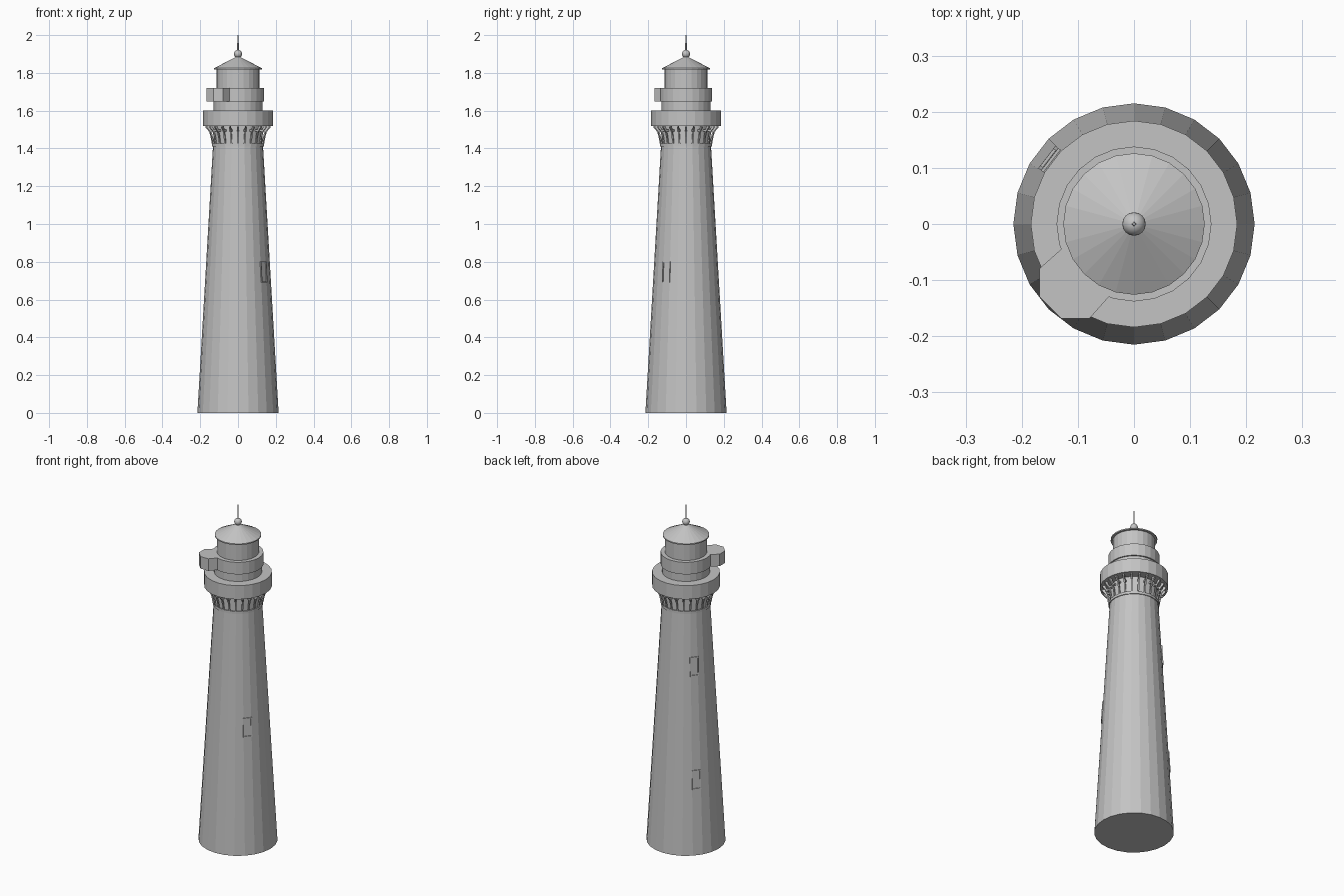
import bpy, bmesh, math
from mathutils import Matrix, Vector

SIDES = 24
cube = bpy.data.objects.get("Cube")
if cube:
    bpy.data.objects.remove(cube, do_unlink=True)

stone = bpy.data.materials.new("stone grey")
stone.use_nodes = True
GREY = (0.55, 0.55, 0.55, 1)
stone.diffuse_color = GREY
stone.node_tree.nodes["Principled BSDF"].inputs["Base Color"].default_value = GREY


def finish(name, bm):
    """Turn a bmesh into a named object."""
    bmesh.ops.recalc_face_normals(bm, faces=bm.faces)
    mesh = bpy.data.meshes.new(name)
    bm.to_mesh(mesh)
    bm.free()
    mesh.materials.append(stone)
    obj = bpy.data.objects.new(name, mesh)
    bpy.context.collection.objects.link(obj)
    return obj


def drum(name, r1, r2, z1, z2, sides=SIDES):
    """Straight or tapered upright cylinder with a vertex on +x."""
    bm = bmesh.new()
    rings = []
    for r, z in ((r1, z1), (r2, z2)):
        rings.append([bm.verts.new((r * math.cos(a), r * math.sin(a), z))
                      for a in (math.tau * i / sides for i in range(sides))])
    for i in range(sides):
        j = (i + 1) % sides
        bm.faces.new((rings[0][i], rings[0][j], rings[1][j], rings[1][i]))
    for ring in rings:
        bm.faces.new(ring)
    return finish(name, bm)


def prism(bm, points, depth):
    """Extrude a closed outline along a direction."""
    face = bm.faces.new([bm.verts.new(p) for p in points])
    new = bmesh.ops.extrude_face_region(bm, geom=[face])["geom"]
    verts = [g for g in new if isinstance(g, bmesh.types.BMVert)]
    bmesh.ops.translate(bm, verts=verts, vec=depth)
    bm.faces.ensure_lookup_table()
    if not face.is_valid or len(face.link_loops if hasattr(face, "link_loops") else face.loops) == 0:
        return
    return verts


# Tower shaft and the collar under the gallery
BASE_R, NECK_R, NECK_Z = 0.215, 0.132, 1.42
drum("tower_shaft", BASE_R, NECK_R, 0, NECK_Z)
drum("neck_collar", 0.137, 0.137, 1.41, 1.425)
drum("neck_core", 0.13, 0.13, NECK_Z, 1.53)

# Curved gallery brackets: a slim arm with an open loop at its head
bm = bmesh.new()
arm = [(0.132, 1.425), (0.139, 1.425), (0.145, 1.46), (0.154, 1.49), (0.172, 1.51),
       (0.172, 1.525), (0.16, 1.525), (0.149, 1.497), (0.139, 1.465)]
stay = [(0.128, 1.49), (0.152, 1.49), (0.152, 1.5), (0.128, 1.5)]
for i in range(SIDES):
    start = len(bm.verts)
    for outline in (arm, stay):
        prism(bm, [(r, -0.004, z) for r, z in outline], Vector((0, 0.008, 0)))
    bm.verts.ensure_lookup_table()
    bmesh.ops.rotate(bm, verts=bm.verts[start:], cent=(0, 0, 0),
                     matrix=Matrix.Rotation(math.tau * i / SIDES, 3, 'Z'))
finish("gallery_brackets", bm)

# Gallery, watch room, lantern and roof
drum("gallery", 0.184, 0.184, 1.52, 1.602)
drum("watch_room", 0.13, 0.13, 1.6, 1.65)
drum("upper_balcony", 0.138, 0.138, 1.648, 1.72)
drum("lantern", 0.114, 0.114, 1.72, 1.825)
drum("roof_rim", 0.126, 0.126, 1.818, 1.825)
drum("roof", 0.126, 0.006, 1.825, 1.887)

# Bay on the front right corner of the upper balcony
bm = bmesh.new()
half = [(-0.09, -0.01), (-0.13, -0.045), (-0.168, -0.079), (-0.168, -0.13)]
bay = half + [(y, x) for x, y in reversed(half)]
prism(bm, [(x, y, 1.648) for x, y in bay], Vector((0, 0, 0.072)))
finish("balcony_bay", bm)

# Finial ball and spire
bm = bmesh.new()
bmesh.ops.create_uvsphere(bm, u_segments=16, v_segments=10, radius=0.021,
                          matrix=Matrix.Translation((0, 0, 1.9)))
ball = finish("finial_ball", bm)
for poly in ball.data.polygons:
    poly.use_smooth = True
drum("spire", 0.005, 0.003, 1.915, 2.0, 4)


# Window frames: thin bars leaning with the tower wall
def window(name, degrees, z, width=0.05, height=0.112, bar=0.006):
    slope = (BASE_R - NECK_R) / NECK_Z
    r = (BASE_R - slope * z) * math.cos(math.pi / SIDES)
    place = (Matrix.Rotation(math.radians(degrees), 4, 'Z')
             @ Matrix.Translation((r, 0, z))
             @ Matrix.Rotation(-math.atan(slope), 4, 'Y'))
    bm = bmesh.new()
    for side in (-1, 1):
        for pos, size in (((0, side * (width - bar) / 2, 0), (0.01, bar, height)),
                          ((0, 0, side * (height - bar) / 2), (0.01, width, bar))):
            bmesh.ops.create_cube(bm, size=1, matrix=place @ Matrix.Translation(pos)
                                  @ Matrix.Diagonal((*size, 1)))
    finish(name, bm)


window("window_frame_front", -37.5, 0.745)
window("window_frame_back_low", 142.5, 0.44)
window("window_frame_back_high", 142.5, 1.1)
